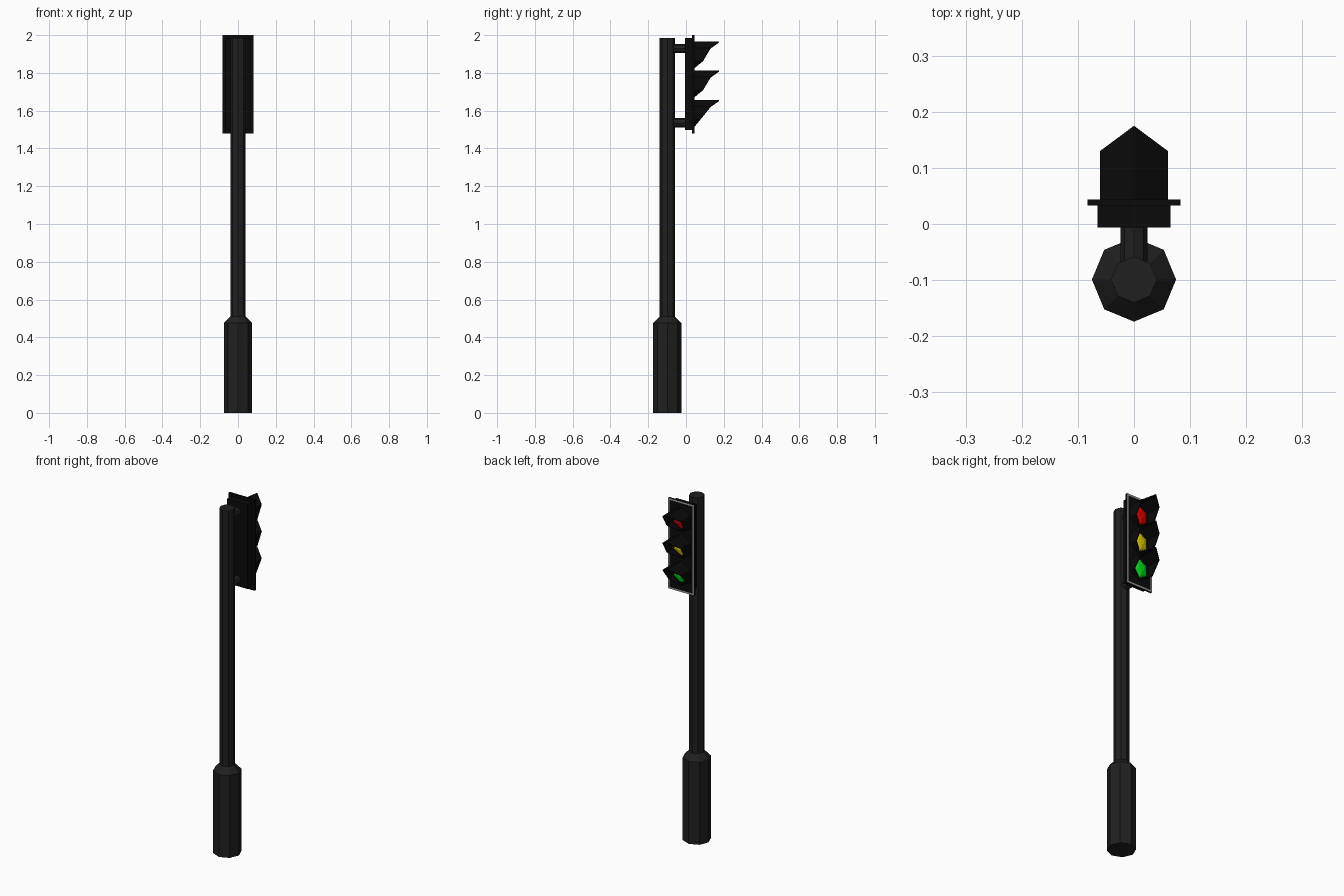
import bpy, bmesh
from math import cos, sin, pi

if "Cube" in bpy.data.objects:
    bpy.data.objects.remove(bpy.data.objects["Cube"])


def material(name, rgb):
    m = bpy.data.materials.new(name)
    m.diffuse_color = (*rgb, 1)
    m.use_nodes = True
    m.node_tree.nodes["Principled BSDF"].inputs["Base Color"].default_value = m.diffuse_color
    return m


POLE = material("pole_black", (0.014, 0.014, 0.014))
BLACK = material("housing_black", (0.003, 0.003, 0.003))
BORDER = material("border_grey", (0.35, 0.35, 0.35))


def finish(name, bm, *mats):
    bmesh.ops.recalc_face_normals(bm, faces=bm.faces)
    me = bpy.data.meshes.new(name)
    bm.to_mesh(me)
    bm.free()
    for m in mats:
        me.materials.append(m)
    ob = bpy.data.objects.new(name, me)
    bpy.context.collection.objects.link(ob)
    return ob


def loft(bm, rings, cap_start=True, cap_end=True):
    loops = [[bm.verts.new(p) for p in ring] for ring in rings]
    n = len(loops[0])
    for a, b in zip(loops, loops[1:]):
        for i in range(n):
            j = (i + 1) % n
            bm.faces.new((a[i], a[j], b[j], b[i]))
    if cap_start:
        bm.faces.new(loops[0])
    if cap_end:
        bm.faces.new(loops[-1])


def ring_z(r, z, n=8, cy=-0.099):
    return [(r * cos(2 * pi * i / n), cy + r * sin(2 * pi * i / n), z) for i in range(n)]


def ring_y(r, y, cz, n):
    # first vertex points straight up; y may be one value or one per vertex
    ys = y if isinstance(y, (list, tuple)) else [y] * n
    return [(r * sin(2 * pi * i / n), ys[i], cz + r * cos(2 * pi * i / n)) for i in range(n)]


def box(x, y0, y1, z0, z1):
    bm = bmesh.new()
    loft(bm, [[(-x, y, z0), (x, y, z0), (x, y, z1), (-x, y, z1)] for y in (y0, y1)])
    return bm


# Octagonal pole with wide base
bm = bmesh.new()
loft(bm, [ring_z(r, z) for r, z in ((0.075, 0), (0.075, 0.475), (0.041, 0.51), (0.041, 1.985))])
finish("pole", bm, POLE)

# Brackets between pole and housing
for name, z in (("upper_bracket", 1.929), ("lower_bracket", 1.536)):
    bm = bmesh.new()
    loft(bm, [ring_y(0.024, y, z, 8) for y in (-0.075, 0.0)])
    finish(name, bm, POLE)

# Signal housing
finish("housing", box(0.065, -0.006, 0.034, 1.498, 1.984), BLACK)

# Backing plate with a grey border on its lamp side
bm = box(0.083, 0.033, 0.044, 1.478, 2.0)
bmesh.ops.recalc_face_normals(bm, faces=bm.faces)
front = max(bm.faces, key=lambda f: f.calc_center_median().y)
for f in bmesh.ops.inset_region(bm, faces=[front], thickness=0.014)["faces"]:
    f.material_index = 1
finish("backing_plate", bm, BLACK, BORDER)

# Three hexagonal lamps, each with a slanted visor
lamps = (("red", (0.75, 0.0, 0.0), 1.897, 0.09),
         ("yellow", (0.75, 0.62, 0.0), 1.743, 0.09),
         ("green", (0.0, 0.75, 0.01), 1.587, 0.076))
for name, rgb, z, low in lamps:
    bm = bmesh.new()
    loft(bm, [ring_y(0.056, 0.042, z, 6), ring_y(0.046, 0.053, z, 6), ring_y(0.02, 0.062, z, 6)])
    finish(name + "_lamp", bm, material(name, rgb))

    edge = [0.175, 0.13, low, 0.047, low, 0.13]
    bm = bmesh.new()
    loft(bm, [ring_y(0.064, 0.043, z, 6), ring_y(0.064, edge, z, 6),
              ring_y(0.07, edge, z, 6), ring_y(0.07, 0.043, z, 6)], False, False)
    finish(name + "_visor", bm, BLACK)
